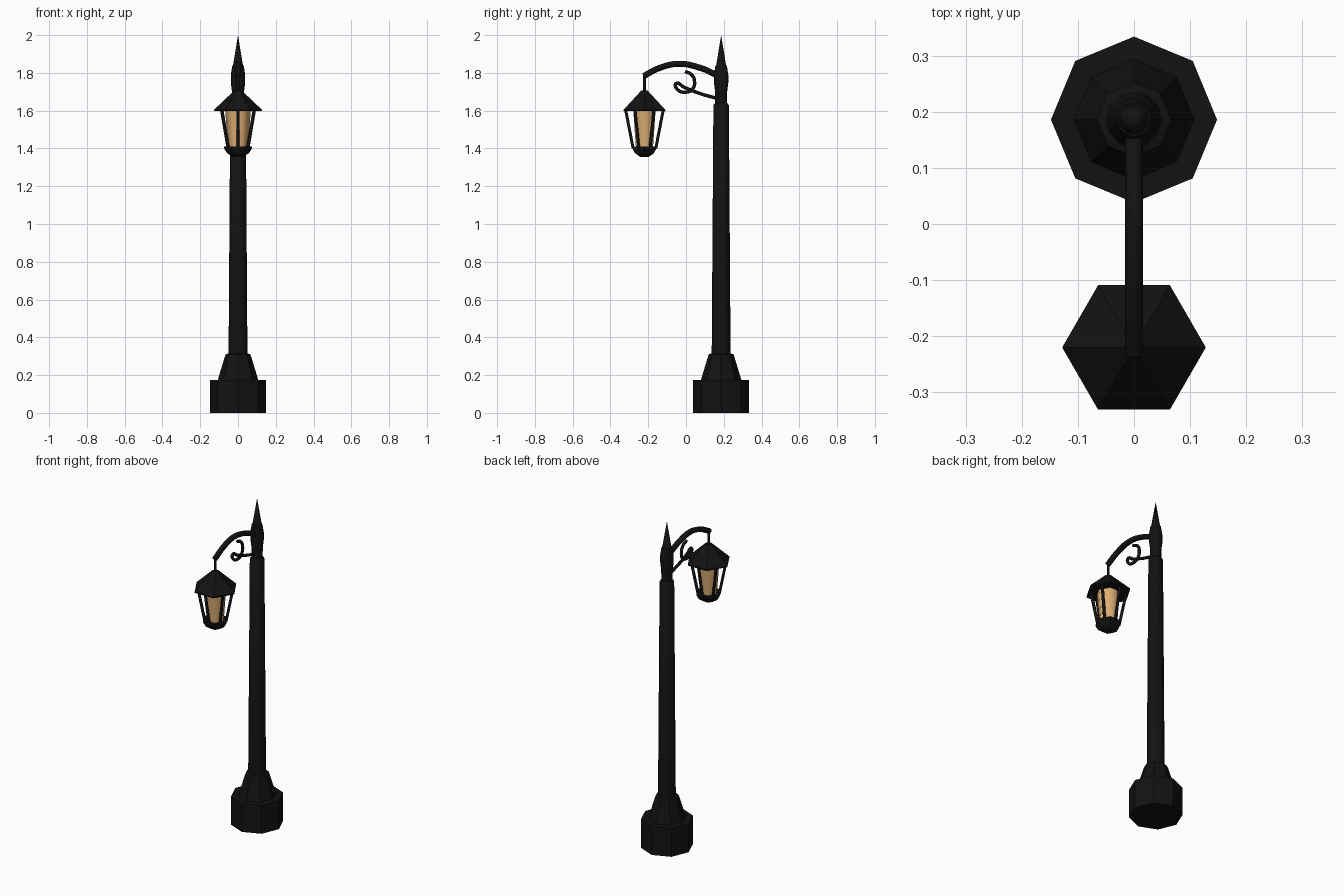
import bpy, bmesh, math
from mathutils import Vector

cube = bpy.data.objects.get("Cube")
if cube:
    bpy.data.objects.remove(cube, do_unlink=True)

POLE_Y, LAMP_Y = 0.186, -0.22


def material(name, color):
    m = bpy.data.materials.new(name)
    m.use_nodes = True
    m.diffuse_color = (*color, 1)
    m.node_tree.nodes["Principled BSDF"].inputs["Base Color"].default_value = (*color, 1)
    return m


iron = material("black iron", (0.006, 0.006, 0.006))
amber = material("amber glass", (0.72, 0.42, 0.17))


def lathe(name, profile, sides, y, mat, turn=0.0, smooth=False):
    """Stack polygon rings (radius, z) into a closed solid."""
    bm = bmesh.new()
    rings = []
    for r, z in profile:
        if r == 0:
            rings.append([bm.verts.new((0, y, z))])
            continue
        angles = [turn + math.tau * i / sides for i in range(sides)]
        rings.append([bm.verts.new((r * math.cos(a), y + r * math.sin(a), z)) for a in angles])
    for low, high in zip(rings, rings[1:]):
        for i in range(sides):
            j = (i + 1) % sides
            if len(high) == 1:
                bm.faces.new((low[i], low[j], high[0]))
            else:
                bm.faces.new((low[i], low[j], high[j], high[i]))
    for ring in (rings[0], rings[-1]):
        if len(ring) > 1:
            bm.faces.new(ring)
    bmesh.ops.recalc_face_normals(bm, faces=bm.faces)
    mesh = bpy.data.meshes.new(name)
    bm.to_mesh(mesh)
    bm.free()
    mesh.materials.append(mat)
    ob = bpy.data.objects.new(name, mesh)
    bpy.context.collection.objects.link(ob)
    if smooth:
        bpy.ops.object.select_all(action="DESELECT")
        ob.select_set(True)
        bpy.context.view_layer.objects.active = ob
        bpy.ops.object.shade_smooth_by_angle(angle=math.radians(65))
    return ob


def tube(name, points, radius, mat, curved=True, resolution=2):
    """Sweep a round section along a path of points."""
    cu = bpy.data.curves.new(name, "CURVE")
    cu.dimensions = "3D"
    cu.bevel_depth = radius
    cu.bevel_resolution = resolution
    cu.use_fill_caps = True
    cu.resolution_u = 6
    if curved:
        sp = cu.splines.new("BEZIER")
        sp.bezier_points.add(len(points) - 1)
        for bp, co in zip(sp.bezier_points, points):
            bp.co = co
            bp.handle_left_type = bp.handle_right_type = "AUTO"
    else:
        sp = cu.splines.new("POLY")
        sp.points.add(len(points) - 1)
        for p, co in zip(sp.points, points):
            p.co = (*co, 1)
    cu.materials.append(mat)
    ob = bpy.data.objects.new(name, cu)
    bpy.context.collection.objects.link(ob)
    return ob


# Octagonal base and tapered plinth
lathe("base", [(0.148, 0), (0.148, 0.175)], 8, POLE_Y, iron)
lathe("plinth", [(0.107, 0.175), (0.066, 0.31), (0.05, 0.315)], 8, POLE_Y, iron)

# Pole, collar and spire
lathe("pole", [(0.05, 0.31), (0.041, 1.63), (0.032, 1.64)], 12, POLE_Y, iron, smooth=True)
lathe("collar", [(0.031, 1.63), (0.032, 1.70), (0.038, 1.75), (0.038, 1.79), (0.03, 1.84)],
      12, POLE_Y, iron, smooth=True)
lathe("spire", [(0.027, 1.835), (0, 2.0)], 12, POLE_Y, iron, smooth=True)

# Curved arm, scroll bracket and hanging rod
arm = [(0.17, 1.785), (0.08, 1.825), (-0.04, 1.848), (-0.14, 1.826), (-0.225, 1.783)]
tube("arm", [(0, y, z) for y, z in arm], 0.016, iron)
scroll = [(0.165, 1.665), (0.07, 1.692), (-0.01, 1.724), (-0.053, 1.743), (-0.045, 1.712),
          (0, 1.698), (0.035, 1.715), (0.045, 1.756), (0.03, 1.79), (-0.005, 1.808)]
tube("scroll_bracket", [(0, y, z) for y, z in scroll], 0.009, iron)
tube("hanging_rod", [(0, LAMP_Y, 1.79), (0, LAMP_Y, 1.69)], 0.007, iron, curved=False)

# Hexagonal lantern
lathe("lantern_roof", [(0.128, 1.597), (0.128, 1.604), (0.018, 1.708)], 6, LAMP_Y, iron)
lathe("lantern_glass", [(0.052, 1.40), (0.068, 1.60)], 6, LAMP_Y, amber, smooth=True)
lathe("lantern_cup", [(0.028, 1.356), (0.058, 1.375), (0.075, 1.402), (0.075, 1.41)],
      6, LAMP_Y, iron)

# Slanted posts around the glass
for i in range(6):
    a = math.radians(30 + 60 * i)
    out = Vector((math.cos(a), math.sin(a), 0))
    centre = Vector((0, LAMP_Y, 0))
    low = centre + out * 0.06 + Vector((0, 0, 1.40))
    high = centre + out * 0.099 + Vector((0, 0, 1.602))
    tube(f"lantern_post_{i + 1}", [low, high], 0.009, iron, curved=False, resolution=1)
